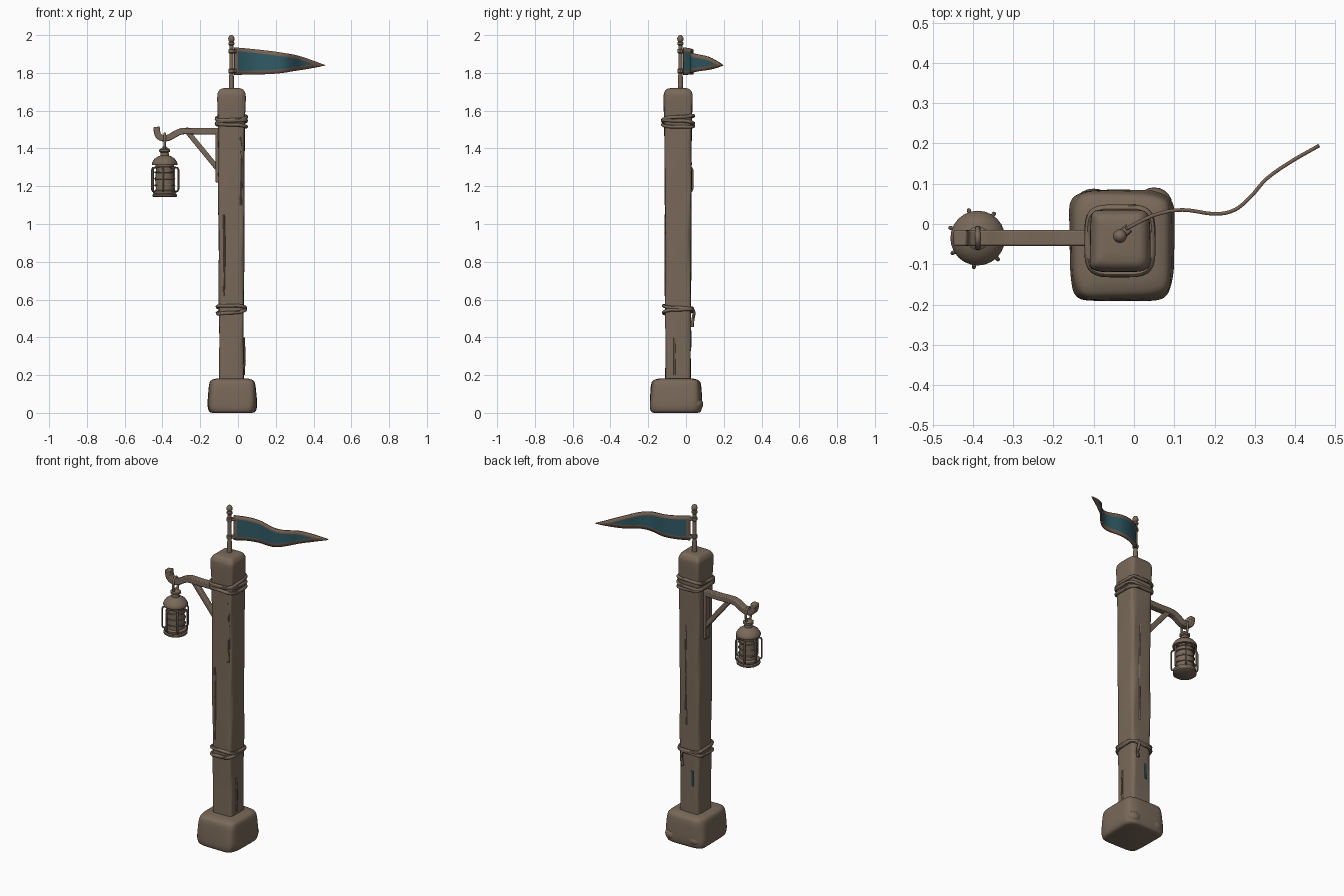
import bpy, bmesh, math
from mathutils import Vector

old = bpy.data.objects.get("Cube")
if old:
    bpy.data.objects.remove(old, do_unlink=True)


def material(name, rgb):
    m = bpy.data.materials.new(name)
    m.use_nodes = True
    m.diffuse_color = (*rgb, 1)
    m.node_tree.nodes["Principled BSDF"].inputs["Base Color"].default_value = (*rgb, 1)
    return m


WOOD = material("weathered brown", (0.19, 0.14, 0.10))
TRIM = material("flag trim brown", (0.18, 0.12, 0.085))
TEAL = material("teal cloth", (0.03, 0.105, 0.13))
CX, CY = -0.035, -0.042          # post axis
LX, LY = -0.388, -0.035          # lantern axis


def finish(obj, mats=(WOOD,), angle=45):
    for m in mats:
        obj.data.materials.append(m)
    bpy.ops.object.select_all(action='DESELECT')
    obj.select_set(True)
    bpy.context.view_layer.objects.active = obj
    if obj.type == 'CURVE':
        bpy.ops.object.convert(target='MESH')
    bpy.ops.object.shade_smooth_by_angle(angle=math.radians(angle))
    return obj


def from_bmesh(name, bm, mats=(WOOD,), angle=45):
    bmesh.ops.recalc_face_normals(bm, faces=bm.faces)
    me = bpy.data.meshes.new(name)
    bm.to_mesh(me)
    bm.free()
    obj = bpy.data.objects.new(name, me)
    bpy.context.collection.objects.link(obj)
    return finish(obj, mats, angle)


def smooth(pts, n=5):
    """Catmull-Rom points through a list of tuples."""
    p = [Vector(q) for q in pts]
    p = [2 * p[0] - p[1]] + p + [2 * p[-1] - p[-2]]
    out = []
    for a, b, c, d in zip(p, p[1:], p[2:], p[3:]):
        for i in range(n):
            t = i / n
            out.append(0.5 * (2 * b + (c - a) * t + (2 * a - 5 * b + 4 * c - d) * t * t
                              + (3 * b - a - 3 * c + d) * t ** 3))
    return out + [p[-2]]


def squarish(a, half_x, half_y, power=0.38):
    c, s = math.cos(a), math.sin(a)
    return (half_x * math.copysign(abs(c) ** power, c),
            half_y * math.copysign(abs(s) ** power, s))


def loft(name, rings, mats=(WOOD,), angle=60):
    """Skin a list of closed rings and cap both ends."""
    bm = bmesh.new()
    rows = [[bm.verts.new(co) for co in r] for r in rings]
    n = len(rows[0])
    for lo, hi in zip(rows, rows[1:]):
        for i in range(n):
            j = (i + 1) % n
            bm.faces.new((lo[i], lo[j], hi[j], hi[i]))
    bm.faces.new(rows[0])
    bm.faces.new(rows[-1])
    return from_bmesh(name, bm, mats, angle)


def lathe(name, profile, x, y, n=24):
    return loft(name, [[(x + r * math.cos(math.tau * i / n), y + r * math.sin(math.tau * i / n), z)
                        for i in range(n)] for r, z in profile], angle=40)


def tube(name, pts, radius, closed=False):
    cu = bpy.data.curves.new(name, 'CURVE')
    cu.dimensions = '3D'
    cu.bevel_depth, cu.bevel_resolution, cu.use_fill_caps = radius, 2, True
    sp = cu.splines.new('POLY')
    sp.points.add(len(pts) - 1)
    for p, co in zip(sp.points, pts):
        p.co = (*co, 1)
    sp.use_cyclic_u = closed
    obj = bpy.data.objects.new(name, cu)
    bpy.context.collection.objects.link(obj)
    return finish(obj)


def beam(name, path, y, width, depth):
    """Rectangular timber swept along an x-z path."""
    rings = []
    for i, p in enumerate(path):
        d = (path[min(i + 1, len(path) - 1)] - path[max(i - 1, 0)]).normalized()
        side = Vector((-d.y, d.x)) * depth / 2
        a, b = p + side, p - side
        w = width / 2
        rings.append([(a.x, y - w, a.y), (a.x, y + w, a.y), (b.x, y + w, b.y), (b.x, y - w, b.y)])
    obj = loft(name, rings, angle=40)
    bev = obj.modifiers.new("worn edges", 'BEVEL')
    bev.width, bev.segments = 0.005, 2
    return obj


def block(name, sections, x, y, wobble, n=64, power=0.3):
    """Rounded square column; sections are (z, half x, half y)."""
    rings = []
    for z, hx, hy in sections:
        ring = []
        for i in range(n):
            a = math.tau * i / n
            k = 1 + wobble * (math.sin(3 * a + 9 * z) + math.sin(5 * a - 14 * z + 1))
            px, py = squarish(a, hx * k, hy * k, power)
            ring.append((x + px, y + py, z))
        rings.append(ring)
    return loft(name, rings)


# Stone foot, with a bulge low on the back
block("base_stone", smooth([(0.0, 0.105, 0.115), (0.008, 0.122, 0.132), (0.04, 0.13, 0.138),
                            (0.10, 0.127, 0.136), (0.15, 0.122, 0.131), (0.172, 0.112, 0.12),
                            (0.182, 0.085, 0.09)], 3), -0.031, -0.053, 0.012, power=0.36)
for name, x, y, sx in (("base_bulge_left", 0.05, 0.048, 0.045), ("base_bulge_right", -0.10, 0.045, 0.05)):
    bpy.ops.mesh.primitive_uv_sphere_add(segments=20, ring_count=12, location=(x, y, 0.045))
    bulge = bpy.context.object
    bulge.name = name
    bulge.scale = (sx, 0.043, 0.038)
    finish(bulge)

# Main timber post
block("post", smooth([(0.15, 0.066, 0.068), (0.35, 0.064, 0.067), (0.55, 0.066, 0.069),
                      (0.8, 0.068, 0.069), (1.1, 0.069, 0.070), (1.4, 0.070, 0.072),
                      (1.56, 0.072, 0.074), (1.67, 0.075, 0.077), (1.70, 0.069, 0.071),
                      (1.715, 0.056, 0.058), (1.72, 0.035, 0.036)], 5), CX, CY, 0.012)

# Raised splinters along the grain of the timber
for i, (x, y, z0, z1) in enumerate(((-0.075, -0.11, 0.62, 1.05), (0.015, -0.11, 1.1, 1.46),
                                    (0.031, -0.06, 0.2, 0.4), (-0.02, 0.025, 0.7, 1.3))):
    tube("wood_splinter_%d" % (i + 1), smooth([(x, y, z0), (x + 0.004, y, (z0 + z1) / 2), (x, y, z1)]), 0.005)

# Rope bindings
for name, zc, loops in (("upper_rope", 1.54, ((0.022, 0.4, 0.012), (0, 2.4, 0.010), (-0.018, 4.2, 0.008))),
                        ("lower_rope", 0.545, ((0.014, 3.5, 0.009), (-0.008, 1.0, 0.012)))):
    half = 0.079 if zc > 1 else 0.074
    for k, (dz, phase, tilt) in enumerate(loops):
        pts = []
        for i in range(48):
            a = math.tau * i / 48
            x, y = squarish(a, half, half + 0.002, 0.45)
            pts.append((CX + x, CY + y, zc + dz + tilt * math.sin(a + phase)))
        tube("%s_loop_%d" % (name, k + 1), pts, 0.0095, True)
tube("rope_tail", smooth([(-0.01, 0.03, 0.56), (0.0, 0.042, 0.53), (0.004, 0.036, 0.49), (0.0, 0.034, 0.455)]), 0.008)

# Scrap of teal cloth stuck to the back of the post
bpy.ops.mesh.primitive_cube_add(size=1, location=(-0.06, 0.026, 0.39))
scrap = bpy.context.object
scrap.name = "cloth_scrap"
scrap.scale = (0.014, 0.008, 0.09)
finish(scrap, (TEAL,))

# Flagpole and its finial
lathe("flagpole", [(0.013, 1.69), (0.013, 1.78), (0.011, 1.79), (0.011, 1.945), (0.016, 1.95),
                   (0.016, 1.96), (0.011, 1.965), (0.016, 1.973), (0.017, 1.983), (0.012, 1.995),
                   (0.004, 2.0)], CX, -0.03, 16)

# Pennant: columns are (x, y, mid height, half height)
cols = smooth([(-0.02, -0.012, 1.862, 0.073), (0.05, 0.022, 1.86, 0.069), (0.12, 0.035, 1.857, 0.065),
               (0.20, 0.025, 1.854, 0.058), (0.25, 0.035, 1.853, 0.051), (0.29, 0.068, 1.853, 0.044),
               (0.33, 0.113, 1.851, 0.036), (0.39, 0.155, 1.846, 0.021), (0.46, 0.195, 1.84, 0.001)], 4)
bm = bmesh.new()
grid = []
for x, y, z, h in cols:
    inner = max(h - 0.02, 0)
    grid.append([bm.verts.new((x, y, z + s)) for s in (-h, -inner, inner, h)])
for c, (a, b) in enumerate(zip(grid, grid[1:])):
    for r in range(3):
        f = bm.faces.new((a[r], b[r], b[r + 1], a[r + 1]))
        f.material_index = 1 if r == 1 and c > 0 else 0
bmesh.ops.remove_doubles(bm, verts=bm.verts, dist=0.0005)
flag = from_bmesh("pennant", bm, (TRIM, TEAL))
sol = flag.modifiers.new("cloth thickness", 'SOLIDIFY')
sol.thickness, sol.offset = 0.009, 0
for name, z in (("pennant_tie_top", 1.915), ("pennant_tie_bottom", 1.81)):
    tube(name, [(CX, -0.03, z), (-0.012, -0.01, z)], 0.012)
    lathe(name + "_ring", [(0.012, z - 0.012), (0.016, z - 0.008), (0.016, z + 0.008), (0.012, z + 0.012)],
          CX, -0.03, 16)

# Bracket: wall plate, hooked arm and diagonal brace
beam("bracket_plate", [Vector((-0.107, 1.22)), Vector((-0.107, 1.5))], LY, 0.04, 0.025)
beam("bracket_arm", smooth([(-0.09, 1.492), (-0.2, 1.491), (-0.29, 1.492), (-0.33, 1.478), (-0.365, 1.458),
                            (-0.4, 1.455), (-0.424, 1.472), (-0.432, 1.514)], 4), LY, 0.04, 0.034)
beam("bracket_brace", [Vector((-0.105, 1.29)), Vector((-0.265, 1.485))], LY, 0.03, 0.027)

# Lantern hanging loop, cap, glass and foot
tube("lantern_loop", [(LX, LY + 0.024 * math.cos(a), 1.433 + 0.045 * math.sin(a))
                      for a in (math.tau * i / 20 for i in range(20))], 0.007, True)
lathe("lantern_cap", [(0.066, 1.312), (0.068, 1.32), (0.064, 1.33), (0.054, 1.345), (0.036, 1.357),
                      (0.022, 1.363), (0.021, 1.378), (0.029, 1.383), (0.029, 1.394), (0.016, 1.402),
                      (0.008, 1.41)], LX, LY)
lathe("lantern_glass", [(0.05, 1.16), (0.047, 1.19), (0.051, 1.24), (0.046, 1.29), (0.05, 1.32)], LX, LY)
lathe("lantern_foot", [(0.06, 1.143), (0.065, 1.147), (0.065, 1.156), (0.058, 1.16), (0.062, 1.166),
                       (0.062, 1.174), (0.05, 1.18)], LX, LY)
for k, z in enumerate((1.205, 1.24, 1.275, 1.3)):
    tube("lantern_ring_%d" % (k + 1), [(LX + 0.052 * math.cos(math.tau * i / 24),
                                        LY + 0.052 * math.sin(math.tau * i / 24), z) for i in range(24)],
         0.004, True)

# Seven guard bars around the lantern
for k in range(7):
    a = math.radians(5) + math.tau * k / 7
    pts = [(LX + r * math.cos(a), LY + r * math.sin(a), z)
           for r, z in ((0.048, 1.172), (0.068, 1.174), (0.073, 1.185), (0.073, 1.285), (0.068, 1.297), (0.048, 1.3))]
    tube("lantern_bar_%d" % (k + 1), pts, 0.005)
